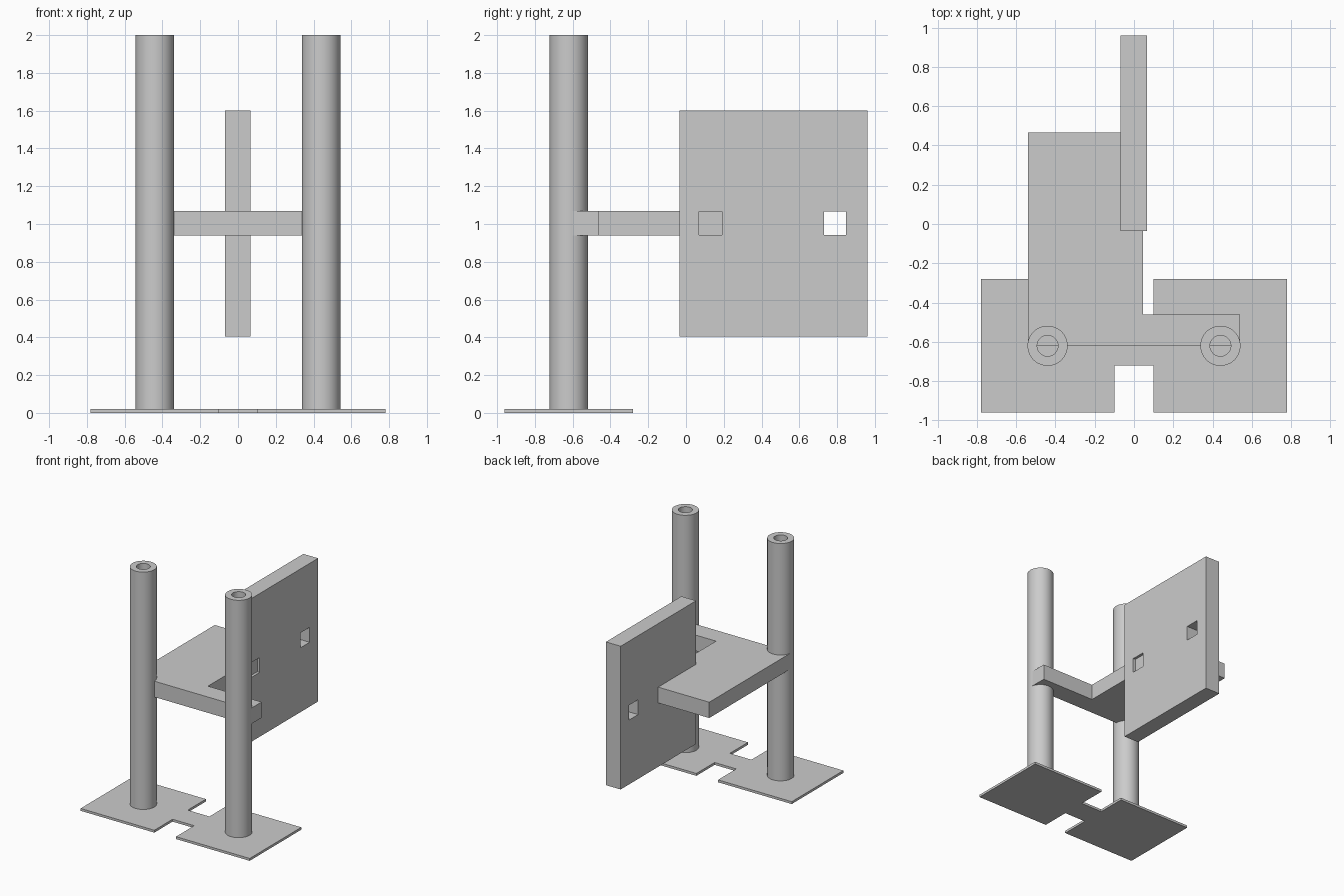
import bpy
import bmesh
import math
from mathutils import Matrix

cube = bpy.data.objects.get("Cube")
if cube:
    bpy.data.objects.remove(cube, do_unlink=True)

grey = bpy.data.materials.new("plain_grey")
grey.use_nodes = True
colour = (0.6, 0.6, 0.6, 1)
grey.diffuse_color = colour
grey.node_tree.nodes["Principled BSDF"].inputs["Base Color"].default_value = colour


def rect(x0, x1, y0, y1):
    return [(x0, y0), (x1, y0), (x1, y1), (x0, y1)]


def circle(cx, cy, radius, sides=64):
    steps = [2 * math.pi * i / sides for i in range(sides)]
    return [(cx + radius * math.cos(a), cy + radius * math.sin(a)) for a in steps]


def slab(name, loops, low, high, turn=None, smooth=False):
    """Extrude an outline (first loop) with holes (other loops) from low to high."""
    curve = bpy.data.curves.new(name, "CURVE")
    curve.dimensions = "2D"
    curve.fill_mode = "BOTH"
    curve.extrude = (high - low) / 2
    for loop in loops:
        spline = curve.splines.new("POLY")
        spline.points.add(len(loop) - 1)
        for point, (u, v) in zip(spline.points, loop):
            point.co = (u, v, 0, 1)
        spline.use_cyclic_u = True
    helper = bpy.data.objects.new(name + "_outline", curve)
    bpy.context.collection.objects.link(helper)
    bpy.context.view_layer.update()
    graph = bpy.context.evaluated_depsgraph_get()
    mesh = bpy.data.meshes.new_from_object(helper.evaluated_get(graph))
    bpy.data.objects.remove(helper, do_unlink=True)

    # Weld caps to walls, then move into place
    bm = bmesh.new()
    bm.from_mesh(mesh)
    bmesh.ops.remove_doubles(bm, verts=bm.verts, dist=0.0001)
    bmesh.ops.recalc_face_normals(bm, faces=bm.faces)
    bm.transform((turn or Matrix()) @ Matrix.Translation((0, 0, (low + high) / 2)))
    for face in bm.faces:
        face.smooth = False
        face.material_index = 0
    bm.to_mesh(mesh)
    bm.free()
    mesh.materials.clear()
    mesh.materials.append(grey)
    obj = bpy.data.objects.new(name, mesh)
    bpy.context.collection.objects.link(obj)
    if smooth:
        bpy.ops.object.select_all(action="DESELECT")
        obj.select_set(True)
        bpy.context.view_layer.objects.active = obj
        bpy.ops.object.shade_smooth_by_angle(angle=math.radians(30))
    return obj


POST_X, POST_Y = 0.44, -0.62

# Base: two square feet joined by a narrow bridge
right_half = [(0.1, -0.72), (0.1, -0.96), (0.78, -0.96),
              (0.78, -0.28), (0.1, -0.28), (0.1, -0.52)]
left_half = [(-x, y) for x, y in reversed(right_half)]
slab("base_plate", [right_half + left_half], 0, 0.02)

# Hollow posts
for side, sign in (("left", 1), ("right", -1)):
    slab(side + "_post",
         [circle(sign * POST_X, POST_Y, 0.102), circle(sign * POST_X, POST_Y, 0.053)],
         0.02, 2.0, smooth=True)

# L-shaped shelf running between the posts and back into the panel
shelf = [(-0.54, POST_Y), (0.54, POST_Y), (0.54, -0.46),
         (0.045, -0.46), (0.045, 0.465), (-0.54, 0.465)]
slab("shelf", [shelf], 0.938, 1.07)

# Upright panel with two square holes, outlined in y-z and extruded along x
upright = Matrix(((0, 0, 1, 0), (1, 0, 0, 0), (0, 1, 0, 0), (0, 0, 0, 1)))
slab("back_panel",
     [rect(-0.035, 0.96, 0.405, 1.6),
      rect(0.07, 0.19, 0.942, 1.066),
      rect(0.73, 0.848, 0.942, 1.066)],
     -0.069, 0.067, turn=upright)
